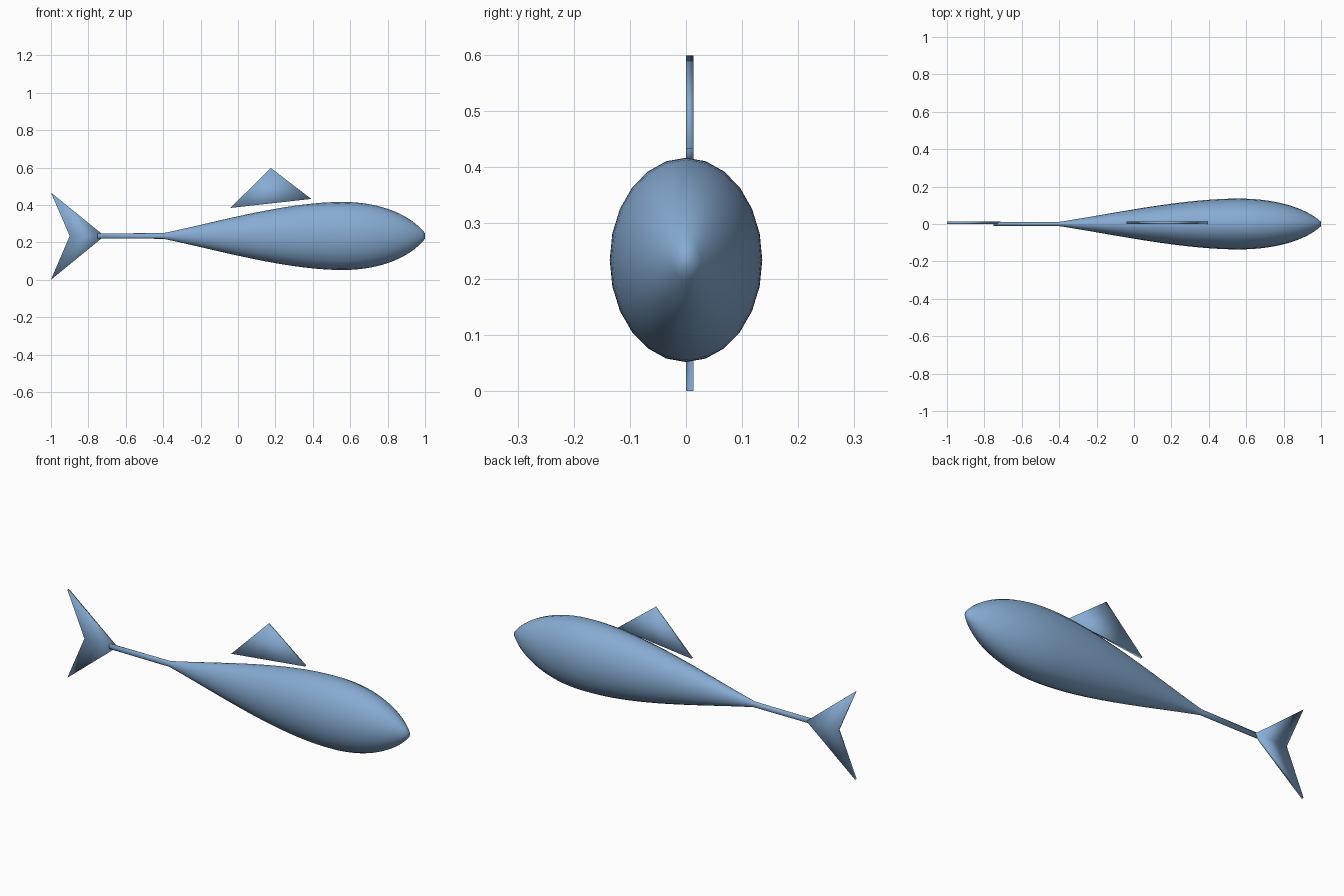
import bpy, bmesh, math
from mathutils import Vector
from mathutils.geometry import interpolate_bezier

if "Cube" in bpy.data.objects:
    bpy.data.objects.remove(bpy.data.objects["Cube"])

AXIS_Z = 0.234      # height of the body axis
FLATTEN = 0.747     # width relative to height
SIDES = 24

blue = bpy.data.materials.new("fish blue")
blue.diffuse_color = (0.24, 0.41, 0.65, 1)
blue.use_nodes = True
blue.node_tree.nodes["Principled BSDF"].inputs["Base Color"].default_value = blue.diffuse_color


def finish(name, bm):
    bmesh.ops.recalc_face_normals(bm, faces=bm.faces[:])
    mesh = bpy.data.meshes.new(name)
    bm.to_mesh(mesh)
    bm.free()
    mesh.materials.append(blue)
    for p in mesh.polygons:
        p.use_smooth = True
    obj = bpy.data.objects.new(name, mesh)
    bpy.context.collection.objects.link(obj)
    return obj


def loft(name, profile):
    """Elliptical rings along x from (x, half height) pairs, capped at both ends."""
    bm = bmesh.new()
    rings = []
    for x, r in profile:
        angles = [2 * math.pi * i / SIDES for i in range(SIDES)]
        rings.append([bm.verts.new((x, FLATTEN * r * math.sin(a), AXIS_Z + r * math.cos(a)))
                      for a in angles])
    for a, b in zip(rings, rings[1:]):
        for i in range(SIDES):
            j = (i + 1) % SIDES
            bm.faces.new((a[i], a[j], b[j], b[i]))
    bm.faces.new(rings[0])
    bm.faces.new(rings[-1])
    return finish(name, bm)


def fin(name, outline, thickness=0.013):
    """Flat plate from an (x, z) outline, thickened from y = 0."""
    bm = bmesh.new()
    face = bm.faces.new([bm.verts.new((x, 0, z)) for x, z in outline])
    out = bmesh.ops.extrude_face_region(bm, geom=[face])
    bmesh.ops.translate(bm, vec=(0, thickness, 0),
                        verts=[v for v in out["geom"] if isinstance(v, bmesh.types.BMVert)])
    return finish(name, bm)


def bezier(points, n):
    a, b, c, d = [Vector((x, r, 0)) for x, r in points]
    return [(p.x, p.y) for p in interpolate_bezier(a, b, c, d, n)]


# Teardrop body with its thin tail stalk
rear = bezier([(-0.4, 0.015), (-0.13, 0.07), (0.25, 0.182), (0.56, 0.182)], 20)
nose = bezier([(0.56, 0.182), (0.76, 0.182), (0.92, 0.115), (1.0, 0.015)], 16)
loft("body", [(-0.75, 0.014)] + rear + nose[1:])

# Forked tail and back fin
fin("tail_fin", [(-1.0, 0.466), (-0.9, 0.234), (-1.0, 0.0), (-0.714, 0.234)])
fin("back_fin", [(-0.04, 0.384), (0.175, 0.598), (0.392, 0.432)])
